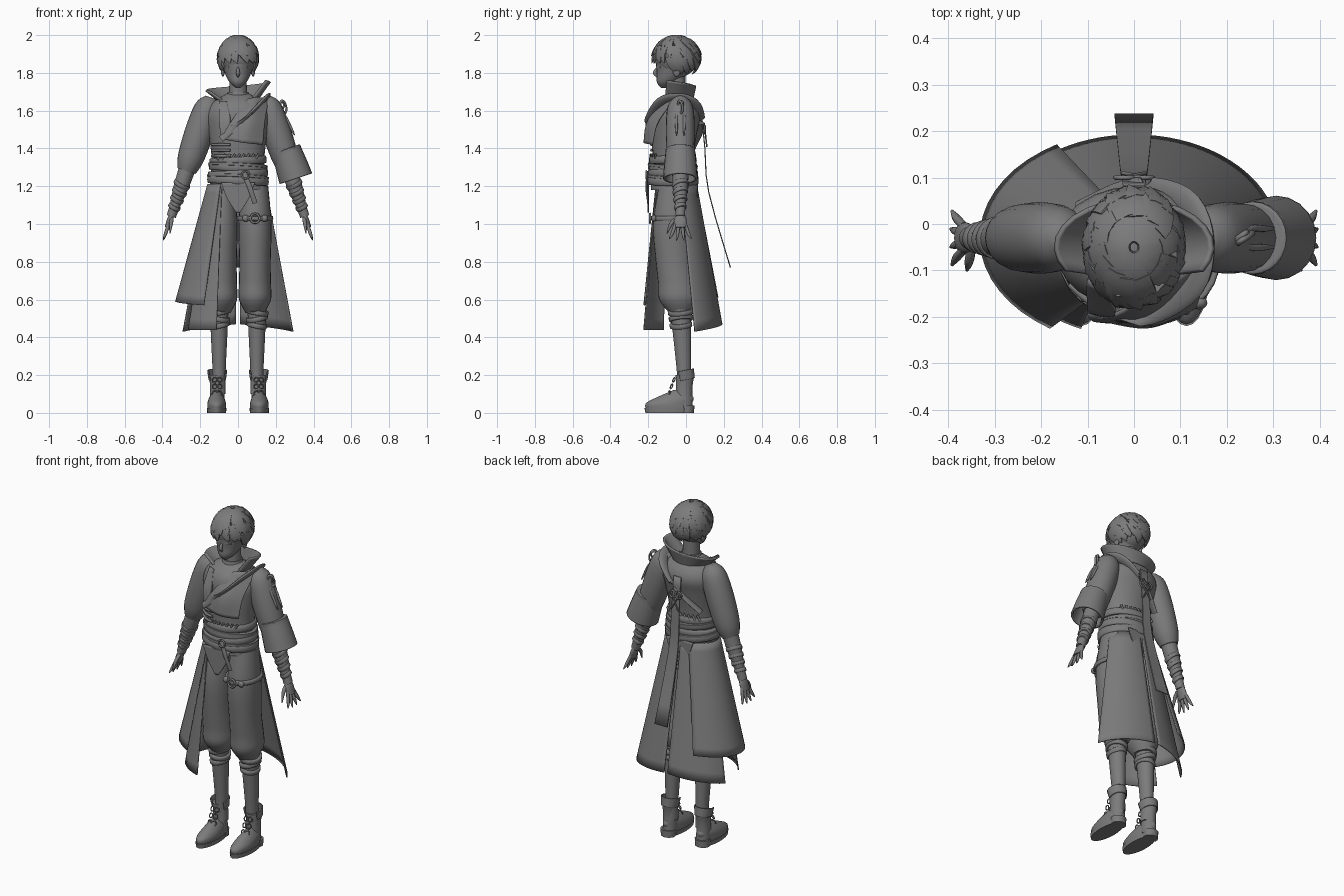
import bpy, bmesh, math, random
from mathutils import Vector

random.seed(4)
if "Cube" in bpy.data.objects:
    bpy.data.objects.remove(bpy.data.objects["Cube"], do_unlink=True)

grey = bpy.data.materials.new("plain grey")
grey.use_nodes = True
tone = (.2, .2, .2, 1)
grey.diffuse_color = tone
grey.node_tree.nodes["Principled BSDF"].inputs["Base Color"].default_value = tone


def spline(points, count):
    """Smooth resampling of a list of equal length tuples."""
    result, last = [], len(points) - 1
    for i in range(count):
        place = i / (count - 1) * last
        k = min(int(place), last - 1)
        f = place - k
        quad = [points[min(max(k + step, 0), last)] for step in (-1, 0, 1, 2)]
        result.append(tuple(b + f * (c - a + f * (2 * a - 5 * b + 4 * c - d + f * (3 * (b - c) + d - a))) / 2
                            for a, b, c, d in zip(*quad)))
    return result


def finish(obj, thick=0):
    """Colour, thickness and smooth shading."""
    obj.data.materials.append(grey)
    if thick:
        shell = obj.modifiers.new("thickness", "SOLIDIFY")
        shell.thickness = thick
        shell.offset = 0
    bpy.ops.object.select_all(action="DESELECT")
    obj.select_set(True)
    bpy.context.view_layer.objects.active = obj
    bpy.ops.object.shade_smooth_by_angle(angle=math.radians(50))
    return obj


def skin(name, rings, closed=True, caps=True, thick=0):
    """Bridge rows of points into one surface."""
    bm = bmesh.new()
    rows = [[bm.verts.new(point) for point in ring] for ring in rings]
    size = len(rows[0])
    for low, high in zip(rows, rows[1:]):
        for i in range(size if closed else size - 1):
            j = (i + 1) % size
            bm.faces.new((low[i], low[j], high[j], high[i]))
    if closed and caps:
        bm.faces.new(rows[0])
        bm.faces.new(rows[-1])
    bmesh.ops.recalc_face_normals(bm, faces=bm.faces[:])
    mesh = bpy.data.meshes.new(name)
    bm.to_mesh(mesh)
    bm.free()
    obj = bpy.data.objects.new(name, mesh)
    bpy.context.collection.objects.link(obj)
    return finish(obj, thick)


def circle(count):
    turns = (math.tau * i / count for i in range(count))
    return [(math.cos(turn), math.sin(turn)) for turn in turns]


def loft(name, x, rings, deep=1, steps=18):
    """Stacked level ellipses, each given as height, radius and y."""
    return skin(name, [[(x + r * c, y + r * deep * s, z) for c, s in circle(24)]
                       for z, r, y in spline(rings, steps)])


def tube(name, path, wide=1, deep=1, ref=(0, 1, 0), steps=10, sides=12, caps=True, thick=0):
    """Sweep along points with a radius; wide is the scale along ref."""
    path = spline(path, steps)
    spots = [Vector(point[:3]) for point in path]
    rings = []
    for i, spot in enumerate(spots):
        along = (spots[min(i + 1, steps - 1)] - spots[max(i - 1, 0)]).normalized()
        side = Vector(ref)
        side = (side - along * side.dot(along)).normalized()
        other = along.cross(side)
        radius = path[i][-1]
        rings.append([spot + radius * (side * wide * c + other * deep * s) for c, s in circle(sides)])
    return skin(name, rings, True, caps, thick)


def cord(name, start, end, radius):
    return tube(name, [(*start, radius), (*end, radius)], ref=(1, 0, 0), steps=5, sides=8)


def arm_point(side, z, out=0):
    """Both arms hang along one slanted line."""
    return side * (.7 - z / 3 + out), -.03, z


def arm_part(name, side, profile, out=0, **options):
    """Arm piece from pairs of height and radius."""
    return tube(name, [(*arm_point(side, z, out), r) for z, r in profile], steps=16, sides=20, **options)


def arc(start, end, rx, ry, y, z, rise=0):
    """Part of a level ellipse, in degrees, optionally climbing."""
    points = []
    for i in range(13):
        turn = math.radians(start + (end - start) * i / 12)
        points.append((rx * math.cos(turn), y + ry * math.sin(turn), z + rise * i / 12))
    return points


def sheet(name, *rows, thick=.006):
    """Cloth panel through rows of points."""
    rows = [spline(row, 18) for row in rows]
    return skin(name, [spline(column, 10) for column in zip(*rows)], closed=False, thick=thick)


def band(name, spot, radius, height, bulge, tilt=(0, 0, 0), deep=1):
    """Rounded strap around a limb or the waist."""
    half = height / 2
    obj = loft(name, 0, [(-half, radius, 0), (-half * .8, radius + bulge, 0),
                         (half * .8, radius + bulge, 0), (half, radius, 0)], deep, 7)
    obj.location, obj.rotation_euler = spot, tilt
    return obj


def ring(name, spot, radius, turn=(math.pi / 2, 0, 0)):
    bpy.ops.mesh.primitive_torus_add(location=spot, rotation=turn, major_radius=radius, minor_radius=radius / 4,
                                     major_segments=20, minor_segments=8)
    bpy.context.object.name = name
    return finish(bpy.context.object)


def ball(name, spot, scale):
    bpy.ops.mesh.primitive_uv_sphere_add(location=spot, radius=1, segments=20, ring_count=12)
    bpy.context.object.name = name
    bpy.context.object.scale = scale
    return finish(bpy.context.object)


# Head and neck
loft("head", 0, [(1.72, .01, -.12), (1.75, .045, -.1), (1.8, .07, -.07), (1.87, .085, -.055), (1.95, .06, -.05)], 1.2)
loft("neck", 0, [(1.6, .06, -.05), (1.67, .048, -.05), (1.8, .046, -.05)])
band("neck_wrap", (0, -.05, 1.67), .05, .06, .007)
tube("nose", [(0, -.15, 1.83, .005), (0, -.165, 1.8, .01), (0, -.15, 1.78, .006)], ref=(1, 0, 0))
cord("mouth", (-.02, -.145, 1.76), (.02, -.145, 1.76), .003)
for side in (-1, 1):
    ball("ear", (side * .08, -.05, 1.81), (.01, .02, .03))
    cord("eyelid", (side * .02, -.153, 1.83), (side * .05, -.135, 1.83), .003)

# Hair: a cap under tiers of swept tapering locks
crown = Vector((0, -.05, 1.88))
ball("hair_cap", crown, (.1, .115, .105))
for tier in range(4):
    count = 11 + 3 * tier
    for i in range(count):
        turn = math.tau * (i + random.uniform(-.3, .3)) / count
        facing_front = math.sin(turn) < -.45
        if facing_front and tier == 3:
            continue
        start = 5 + 27 * tier
        stop = 65 + 24 * tier + random.uniform(-10, 8)
        if facing_front:
            stop = min(stop, 106)
        lock = []
        for f in (0, .3, .7, 1):
            polar, spin = math.radians(start + (stop - start) * f), turn + f / 3
            reach = (1 + f ** 3 / 7) * math.sin(polar)
            spot = crown + Vector((reach * math.cos(spin) * .1, reach * math.sin(spin) * .12, math.cos(polar) * .11))
            lock.append((*spot, .03 * (1 - f ** 3) + .001))
        tube("hair_lock", lock, wide=.4, ref=Vector(lock[1][:3]) - crown, steps=8, sides=6)

# Body, high collar and crossed lapels
loft("torso", 0, [(1.18, .15, -.07), (1.35, .14, -.07), (1.5, .16, -.06), (1.58, .17, -.05),
                  (1.64, .14, -.05), (1.69, .06, -.05)], .77)
sheet("collar", arc(-50, 230, .09, .08, -.05, 1.64), arc(-30, 210, .17, .1, -.05, 1.76, -.06), thick=.01)
sheet("left_lapel", [(.05, -.13, 1.66), (.1, -.11, 1.67), (.16, -.06, 1.66)],
      [(-.03, -.19, 1.55), (.06, -.2, 1.54), (.14, -.15, 1.54)],
      [(-.09, -.2, 1.45), (.03, -.22, 1.43), (.13, -.18, 1.42)], thick=.01)
sheet("right_lapel", [(-.1, -.12, 1.65), (-.06, -.14, 1.65)], [(-.1, -.18, 1.55), (-.04, -.19, 1.55)],
      [(-.09, -.19, 1.46), (-.06, -.2, 1.45)], thick=.01)
tube("shoulder_sash", [(-.09, -.2, 1.45, .02), (.03, -.2, 1.55, .02), (.13, -.13, 1.65, .03), (.15, -.03, 1.67, .03),
                       (.11, .05, 1.63, .03), (0, .08, 1.52, .02), (-.12, .03, 1.4, .02)],
     deep=.4, ref=(1, 0, 1), steps=28)
cord("collar_pin", (-.06, -.15, 1.65), (-.02, -.15, 1.65), .007)

# Waist sash, ropes and clasps
for i in range(4):
    sway = .05 * (-1) ** i
    band("waist_sash", (0, -.07, 1.23 + i * .035), .153 - i * .004, .04, .009, (0, sway, 0), .84)
    if i % 2:
        band("waist_rope", (0, -.07, 1.22 + i * .03), .158 - i * .003, .016, .008, (sway, -sway, 0), .84)
for i in range(3):
    z = 1.36 + i * .03
    tube("clasp", [(-.14, -.13, z, .006), (-.09, -.17, z, .008), (-.04, -.185, z, .006)])
for i in range(9):
    x = (i - 4) * .025
    for side in (-1, 1):
        y = -.07 + side * (.117 - x * x * 2.5)
        cord("lacing", (x - .01, y, 1.34), (x + .01, y, 1.37), .006)

# Hanging waist pieces
for y in (-.2, .06):
    sheet("hip_flap", [(-.09, y, 1.22), (.09, y, 1.22)], [(-.06, y, 1.14), (.06, y, 1.14)],
          [(-.01, y, 1.06), (.01, y, 1.06)])
tube("belt_strap", [(.03, -.2, 1.27, .014), (.06, -.21, 1.2, .013), (.09, -.2, 1.11, .013)], deep=.4, ref=(1, 0, 0))
ring("belt_buckle", (.04, -.21, 1.26), .02)
band("thigh_strap", (.09, -.07, 1.03), .09, .025, .006, deep=1.22)
ring("thigh_ring", (.09, -.19, 1.03), .024)
for x in (.04, .14):
    ball("thigh_bead", (x, -.17, 1.03), (.018, .014, .018))

# Coat skirt: outer right panel, under panel and two back tails
sheet("right_skirt", arc(235, 110, .16, .12, -.06, 1.21), arc(237, 120, .33, .23, -.03, .57, .04))
sheet("under_skirt", arc(235, 200, .15, .12, -.06, 1.2), arc(247, 205, .29, .21, -.03, .44))
for waist_end, hem_start, hem_end in ((15, 88, 20), (165, 92, 160)):
    sheet("back_tail", arc(hem_start, waist_end, .15, .115, -.06, 1.21),
          arc(hem_start, hem_end, .31, .22, -.03, .47, -.04))

# Back ribbon with a knot
sheet("back_ribbon", *([(-w, y, z), (w, y, z)] for w, y, z in
                       ((.024, .08, 1.6), (.026, .1, 1.4), (.03, .12, 1.17), (.042, .235, .77))))
for side in (-1, 1):
    ring("ribbon_loop", (side * .02, .1, 1.5), .02)
    cord("ribbon_cord", (-side * .025, .1, 1.5), (side * .025, .11, 1.41), .004)

# Left shoulder knot and hanging cords
for x, tilt in ((.225, .5), (.24, -.3)):
    knot = ring("shoulder_loop", (x, -.03, 1.62), .026, (math.pi / 2, tilt, .6))
    knot.scale = (.7, 1.25, 1)
for y in (-.05, -.01):
    tube("shoulder_cord", [(.2, -.03, 1.64, .006), (.25, y, 1.57, .007), (.28, y, 1.51, .007), (.3, y, 1.47, .003)])

for side in (-1, 1):
    # Sleeves, wrapped forearms and hands
    arm_part("sleeve", side, [(1.67, .03), (1.62, .067), (1.5, .077), (1.35, .07), (1.28, .05)])
    arm_part("forearm", side, [(1.32, .045), (1.2, .04), (1.1, .028), (1.04, .025)])
    arm_part("palm", side, [(1.06, .02), (1.02, .033), (.98, .03)], deep=.5)
    for i in range(4):
        band("arm_wrap", arm_point(side, 1.21 - i * .04), .041 - i * .004, .022, .004, (.25, -side / 2, 0))
        gap = (i - 1.5) * .017
        finger = []
        for z, spread, r in ((1, 1, .009), (.95, 1.7, .009), (.91 + abs(gap) / 2, 2.3, .003)):
            x, y, z = arm_point(side, z)
            finger.append((x, y + gap * spread, z, r))
        tube("finger", finger, sides=8)
    tube("thumb", [(side * .35, -.05, 1.03, .01), (side * .355, -.08, 1, .01), (side * .36, -.1, .95, .003)], sides=8)

    # Baggy trousers, wrapped shins and boots
    x, foot = side * .1, side * .113
    loft("trouser_leg", side * .09, [(1.2, .07, -.06), (1, .087, -.07), (.8, .083, -.06), (.68, .085, -.045),
                                     (.6, .085, -.04), (.53, .05, -.03)], 1.2)
    loft("shin", x, [(.55, .05, -.03), (.4, .043, -.02), (.2, .034, -.01), (.1, .035, -.01)], 1.1)
    for i in range(3):
        band("shin_wrap", (x, -.027, .465 + i * .035), .048 + i * .004, .026, .006, (.1, side * .2 * (-1) ** i, 0), 1.1)
    loft("foot", foot, [(.02, .049, -.09), (.05, .049, -.09), (.08, .04, -.06), (.12, .015, -.03)], 2.5)
    loft("boot_shaft", side * .11, [(.03, .04, -.01), (.13, .038, -.01), (.2, .043, -.005)], 1.15)
    loft("boot_sole", foot, [(0, .05, -.09), (.025, .052, -.09)], 2.5, 3)
    loft("boot_heel", foot, [(0, .042, .005), (.04, .044, .005)], .9, 3)
    flap = sheet("boot_top", arc(-30, 210, .043, .05, 0, 0), arc(-30, 210, .05, .055, 0, .05))
    flap.location, flap.rotation_euler = (side * .11, -.005, .175), (.2, 0, 0)
    for i in range(3):
        for twin in (-1, 1):
            ring("boot_lace", (side * .11 + twin * .014, -.09 + i * .013, .105 + i * .035), .013, (1.2, 0, twin * .4))

# Wide folded cuff on the left sleeve
arm_part("left_cuff", 1, [(1.39, .072), (1.31, .08), (1.24, .085)], .02, caps=False, thick=.012)
band("cuff_trim", arm_point(1, 1.385, .02), .07, .025, .008, (0, -.35, 0))
